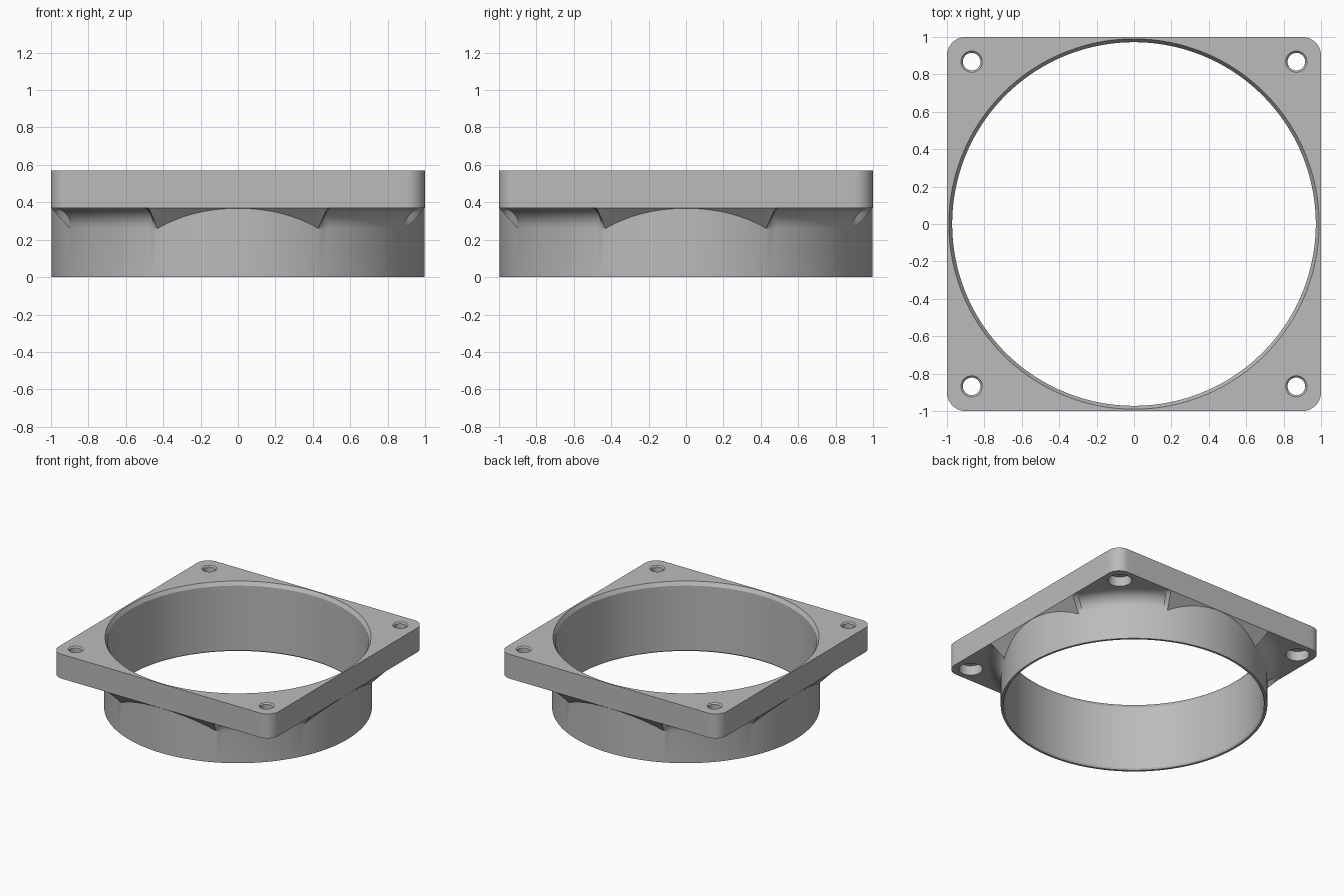
import bpy, bmesh
from math import sin, cos, sqrt, pi, radians

if "Cube" in bpy.data.objects:
    bpy.data.objects.remove(bpy.data.objects["Cube"], do_unlink=True)

grey = bpy.data.materials.new("plain grey")
grey.use_nodes = True
grey.diffuse_color = (0.5, 0.5, 0.5, 1)
grey.node_tree.nodes["Principled BSDF"].inputs["Base Color"].default_value = (0.5, 0.5, 0.5, 1)

TUBE, BORE, FILLET = 0.998, 0.972, 0.11
PLATE_LOW, PLATE_TOP = 0.37, 0.57
CORNER, HOLE = 0.1, 0.868
ARC = 8


def make_object(name, bm):
    mesh = bpy.data.meshes.new(name)
    bmesh.ops.remove_doubles(bm, verts=bm.verts, dist=0.00005)
    bmesh.ops.recalc_face_normals(bm, faces=bm.faces)
    bm.to_mesh(mesh)
    bm.free()
    mesh.materials.append(grey)
    obj = bpy.data.objects.new(name, mesh)
    bpy.context.collection.objects.link(obj)
    return obj


def outline_radius(a):
    """Distance from the centre to the rounded square at angle a."""
    s, c = sorted((abs(cos(a)), abs(sin(a))))
    k = 1 - CORNER
    if s / c <= k:
        return 1 / c
    b = k * (c + s)
    return b + sqrt(max(0, b * b - 2 * k * k + CORNER * CORNER))


def section(a):
    """Closed (radius, height) section of the adapter at angle a."""
    edge = outline_radius(a)
    size = min(FILLET, edge - TUBE)
    pts = [(BORE + 0.008, 0), (TUBE, 0)]
    for i in range(ARC + 1):
        t = i / ARC
        if size < FILLET:   # straight bevel where the plate is too narrow
            dr, dz = t, t
        else:               # full round fillet towards the corners
            dr, dz = 1 - cos(t * pi / 2), sin(t * pi / 2)
        pts.append((TUBE + size * dr, PLATE_LOW - size + size * dz))
    pts += [(edge, PLATE_LOW), (edge, PLATE_TOP), (0.99, PLATE_TOP),
            (BORE, PLATE_TOP - 0.03), (BORE, 0.012)]
    return pts


# Square flange and round spigot, lofted around the axis
quadrant = [1.5 * i for i in range(28)] + [42 + 0.5 * i for i in range(12)]
quadrant += [48 + 1.5 * i for i in range(28)]
angles = [radians(q + 90 * k) for k in range(4) for q in quadrant]
bm = bmesh.new()
rings = [[bm.verts.new((r * cos(a), r * sin(a), z)) for r, z in section(a)] for a in angles]
for n, ring in enumerate(rings):
    after = rings[(n + 1) % len(rings)]
    for i in range(len(ring)):
        j = (i + 1) % len(ring)
        bm.faces.new((ring[i], after[i], after[j], ring[j]))
bmesh.ops.dissolve_degenerate(bm, edges=bm.edges, dist=0.00005)
body = make_object("flange_adapter", bm)

# Counterbored screw holes, one in each corner
profile = [(0.088, 0.35), (0.088, 0.45), (0.047, 0.45), (0.047, 0.56), (0.067, 0.58)]
SIDES = 40
bm = bmesh.new()
for sx in (-1, 1):
    for sy in (-1, 1):
        loops = [[bm.verts.new((sx * HOLE + r * cos(2 * pi * k / SIDES),
                                sy * HOLE + r * sin(2 * pi * k / SIDES), z))
                  for k in range(SIDES)] for r, z in profile]
        for low, high in zip(loops, loops[1:]):
            for k in range(SIDES):
                m = (k + 1) % SIDES
                bm.faces.new((low[k], low[m], high[m], high[k]))
        bm.faces.new(loops[0])
        bm.faces.new(loops[-1])
cutter = make_object("screw_hole_cutter", bm)
cutter.hide_render = True

bpy.ops.object.select_all(action="DESELECT")
body.select_set(True)
bpy.context.view_layer.objects.active = body
cut = body.modifiers.new("screw_holes", "BOOLEAN")
cut.operation = "DIFFERENCE"
cut.solver = "EXACT"
cut.object = cutter
bpy.ops.object.modifier_apply(modifier=cut.name)
bpy.data.objects.remove(cutter, do_unlink=True)
bpy.ops.object.shade_smooth_by_angle(angle=radians(25))
